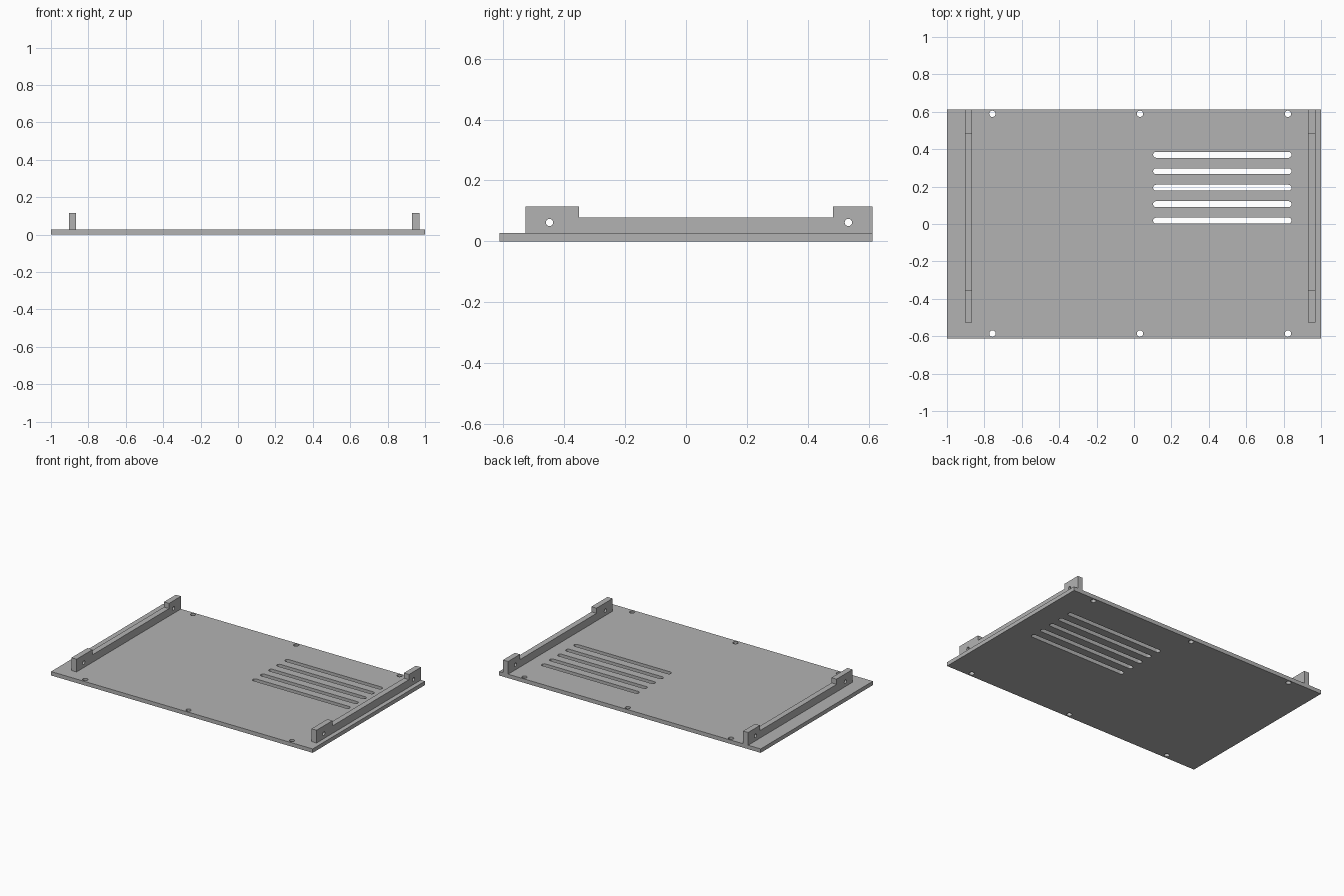
import bpy
from math import cos, sin, pi
from mathutils import Matrix

cube = bpy.data.objects.get("Cube")
if cube:
    bpy.data.objects.remove(cube, do_unlink=True)

# Single grey finish
GREY = (0.45, 0.45, 0.45, 1)
grey = bpy.data.materials.new("matte grey")
grey.use_nodes = True
grey.diffuse_color = GREY
grey.node_tree.nodes["Principled BSDF"].inputs["Base Color"].default_value = GREY


def slot(cx, cy, r, half=0.0, steps=12):
    """Rounded slot outline; a plain circle when half is zero."""
    pts = []
    for side, start in ((1, -pi / 2), (-1, pi / 2)):
        count = steps + 1 if half else steps
        for i in range(count):
            a = start + pi * i / steps
            pts.append((cx + side * half + r * cos(a), cy + r * sin(a)))
    return pts


def extruded(name, outlines, depth, matrix):
    """Fill the first outline, with the others as holes, and extrude it."""
    curve = bpy.data.curves.new(name, "CURVE")
    curve.dimensions = "2D"
    curve.fill_mode = "BOTH"
    curve.extrude = depth / 2
    for pts in outlines:
        spline = curve.splines.new("POLY")
        spline.points.add(len(pts) - 1)
        for p, (x, y) in zip(spline.points, pts):
            p.co = (x, y, 0, 1)
        spline.use_cyclic_u = True
    obj = bpy.data.objects.new(name, curve)
    bpy.context.collection.objects.link(obj)
    bpy.ops.object.select_all(action="DESELECT")
    obj.select_set(True)
    bpy.context.view_layer.objects.active = obj
    bpy.ops.object.convert(target="MESH")
    obj = bpy.context.object
    obj.data.transform(matrix)
    obj.data.materials.clear()
    obj.data.materials.append(grey)
    bpy.ops.object.shade_smooth_by_angle(angle=pi / 6)
    return obj


# Base plate with screw holes and ventilation slots
THICK, DEPTH = 0.027, 0.613
plate = [[(-1, -DEPTH), (1, -DEPTH), (1, DEPTH), (-1, DEPTH)]]
for x in (-0.757, 0.032, 0.823):
    for y in (-0.586, 0.589):
        plate.append(slot(x, y, 0.017))
for i in range(5):
    plate.append(slot(0.472, 0.018 + 0.088 * i, 0.016, half=0.354))
extruded("base_plate", plate, THICK, Matrix.Translation((0, 0, THICK / 2)))

# Side rails: low bar with a taller drilled lug at each end
LOW, HIGH = 0.079, 0.115
rail = [[(-0.527, THICK), (DEPTH, THICK), (DEPTH, HIGH), (0.483, HIGH),
         (0.483, LOW), (-0.352, LOW), (-0.352, HIGH), (-0.527, HIGH)],
        slot(-0.448, 0.062, 0.012), slot(0.533, 0.062, 0.012)]
# Profile axes map to y and z, extrusion to x
upright = Matrix(((0, 0, 1, 0), (1, 0, 0, 0), (0, 1, 0, 0), (0, 0, 0, 1)))
for name, x in (("right_rail", -0.885), ("left_rail", 0.95)):
    extruded(name, rail, 0.039, Matrix.Translation((x, 0, 0)) @ upright)
